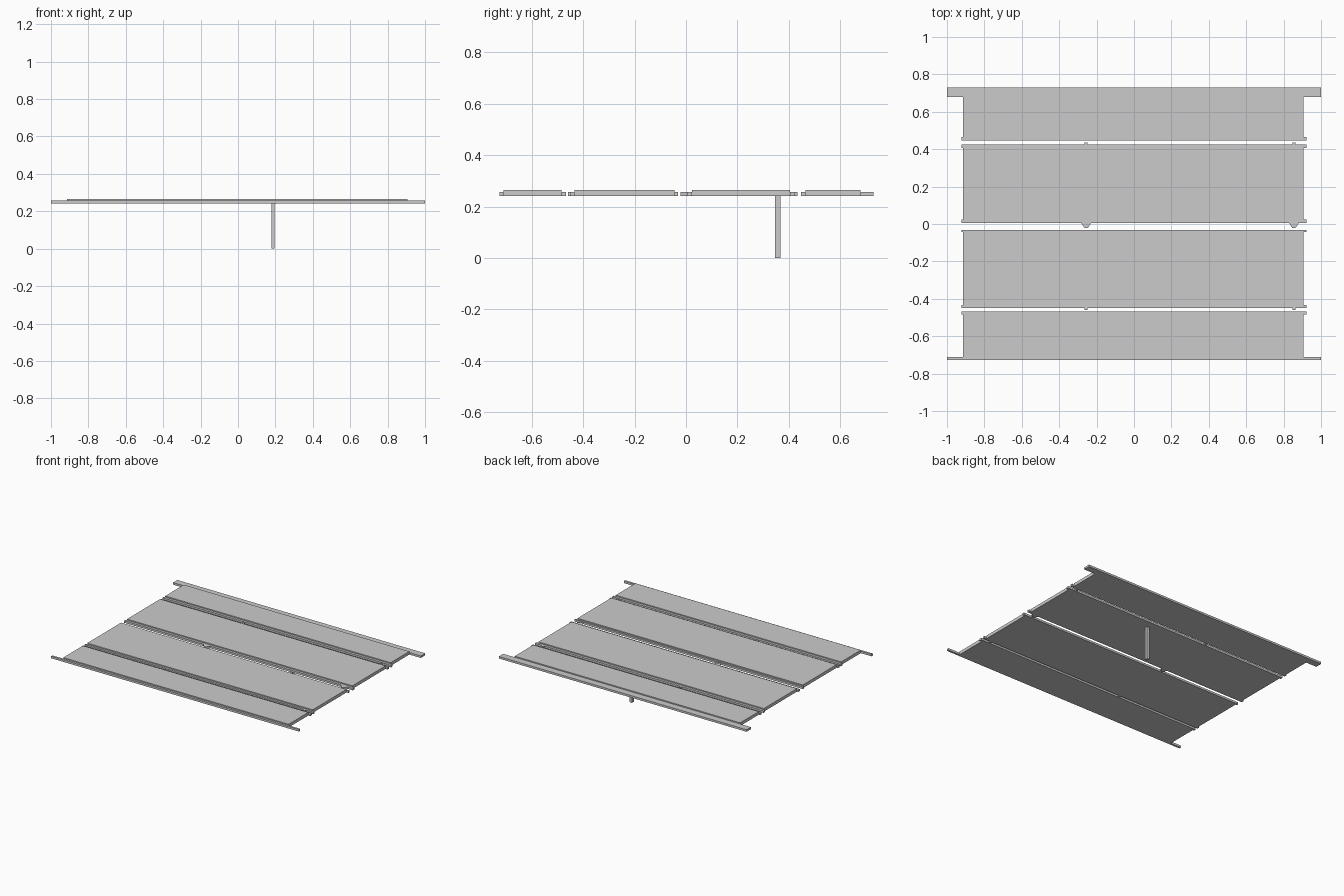
import bpy, bmesh

if "Cube" in bpy.data.objects:
    bpy.data.objects.remove(bpy.data.objects["Cube"])

Z0, Z_RAIL, Z_TOP = 0.242, 0.257, 0.265


def prism(name, pts, z0, z1):
    """Extrude a plan outline (counter-clockwise) between two heights."""
    bm = bmesh.new()
    face = bm.faces.new([bm.verts.new((x, y, z0)) for x, y in pts])
    new = bmesh.ops.extrude_face_region(bm, geom=[face])["geom"]
    for v in new:
        if isinstance(v, bmesh.types.BMVert):
            v.co.z = z1
    bmesh.ops.recalc_face_normals(bm, faces=bm.faces[:])
    mesh = bpy.data.meshes.new(name)
    bm.to_mesh(mesh)
    bm.free()
    obj = bpy.data.objects.new(name, mesh)
    bpy.context.collection.objects.link(obj)
    return obj


def box(name, x0, x1, y0, y1, z0, z1):
    return prism(name, [(x0, y0), (x1, y0), (x1, y1), (x0, y1)], z0, z1)


# Four raised boards: name, front edge, front rail depth, back edge, back rail depth
boards = [
    ("front", -0.726, 0.015, -0.467, 0.018),
    ("middle_front", -0.449, 0.015, -0.031, 0.013),
    ("middle_back", 0.006, 0.018, 0.424, 0.018),
    ("back", 0.447, 0.018, 0.730, 0.050),
]
for name, y0, d0, y1, d1 in boards:
    box(name + "_board", -0.913, 0.907, y0 + d0, y1 - d1, Z0, Z_TOP)
    # Rails along both long edges, wider on the outer ends of the whole set
    for side, a, b in (("front", y0, y0 + d0), ("back", y1 - d1, y1)):
        half = 1.0 if name == side else 0.923
        box(f"{name}_board_{side}_rail", -half, half, a, b, Z0, Z_RAIL)

for i, x in enumerate((-0.256, 0.855)):
    # Wedge hinges in the centre gap
    prism(f"centre_hinge_{i}", [(x - 0.027, 0.006), (x - 0.009, -0.021),
          (x + 0.009, -0.021), (x + 0.027, 0.006)], Z0, Z_RAIL)
    # Small clips in the outer gaps
    box(f"back_clip_{i}", x - 0.008, x + 0.008, 0.424, 0.435, Z0, Z_RAIL)
    box(f"front_clip_{i}", x - 0.008, x + 0.008, -0.460, -0.449, Z0, Z_RAIL)

# Single support leg
box("support_leg", 0.178, 0.196, 0.346, 0.369, 0.0, Z0)
